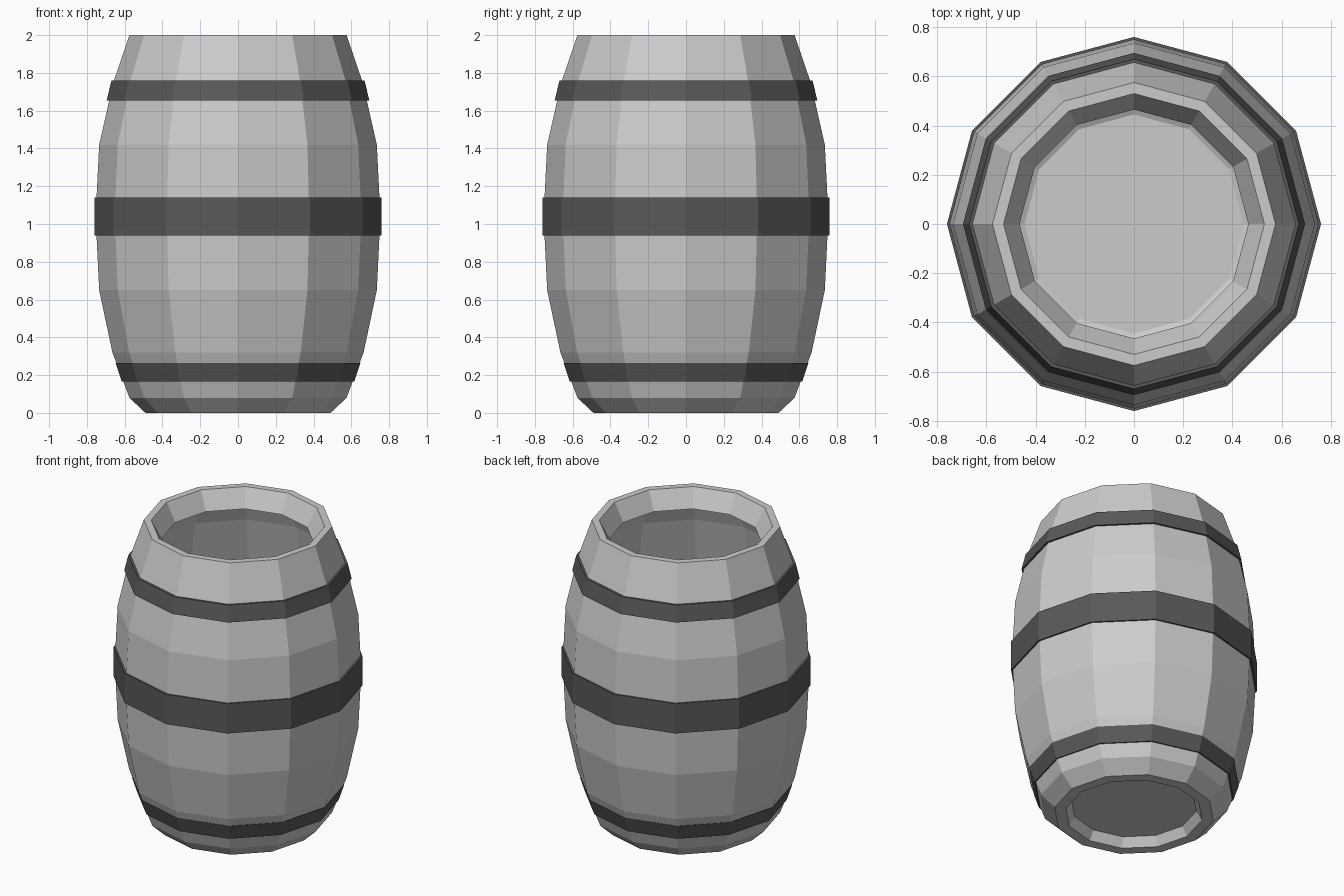
import bpy, bmesh
from math import cos, sin, pi

if "Cube" in bpy.data.objects:
    bpy.data.objects.remove(bpy.data.objects["Cube"])

SIDES = 12


def revolve(name, profile, closed=False):
    """Spin an (r, z) profile into a 12-sided shell; open ends are capped."""
    bm = bmesh.new()
    rings = [[bm.verts.new((r * cos(2 * pi * i / SIDES), r * sin(2 * pi * i / SIDES), z))
              for i in range(SIDES)] for r, z in profile]
    pairs = list(zip(rings, rings[1:]))
    if closed:
        pairs.append((rings[-1], rings[0]))
    else:
        bm.faces.new(rings[0])
        bm.faces.new(rings[-1])
    for a, b in pairs:
        for i in range(SIDES):
            j = (i + 1) % SIDES
            bm.faces.new((a[i], a[j], b[j], b[i]))
    bmesh.ops.recalc_face_normals(bm, faces=bm.faces)
    mesh = bpy.data.meshes.new(name)
    bm.to_mesh(mesh)
    bm.free()
    obj = bpy.data.objects.new(name, mesh)
    bpy.context.collection.objects.link(obj)
    return obj


# Hollow barrel: recessed bottom, bulging wall, rim, inner lip, cavity, floor
revolve("barrel_body", [
    (0.385, 0.06), (0.42, 0.0), (0.49, 0.0), (0.575, 0.08), (0.665, 0.32),
    (0.735, 0.65), (0.754, 1.04), (0.735, 1.42), (0.66, 1.75), (0.575, 2.0),
    (0.53, 2.0), (0.465, 1.88), (0.57, 1.86), (0.615, 1.74), (0.69, 1.42),
    (0.709, 1.04), (0.69, 0.65), (0.62, 0.34), (0.53, 0.12), (0.445, 0.08)])

# Dark hoops
dark = bpy.data.materials.new("dark_metal")
dark.diffuse_color = (0.1, 0.1, 0.1, 1)
dark.use_nodes = True
dark.node_tree.nodes["Principled BSDF"].inputs["Base Color"].default_value = dark.diffuse_color
hoops = {"lower_hoop": (0.165, 0.615, 0.265, 0.648),
         "middle_hoop": (0.94, 0.76, 1.14, 0.76),
         "upper_hoop": (1.655, 0.695, 1.76, 0.67)}
for name, (z0, r0, z1, r1) in hoops.items():
    t = 0.03
    hoop = revolve(name, [(r0, z0), (r1, z1), (r1 - t, z1), (r0 - t, z0)], closed=True)
    hoop.data.materials.append(dark)
